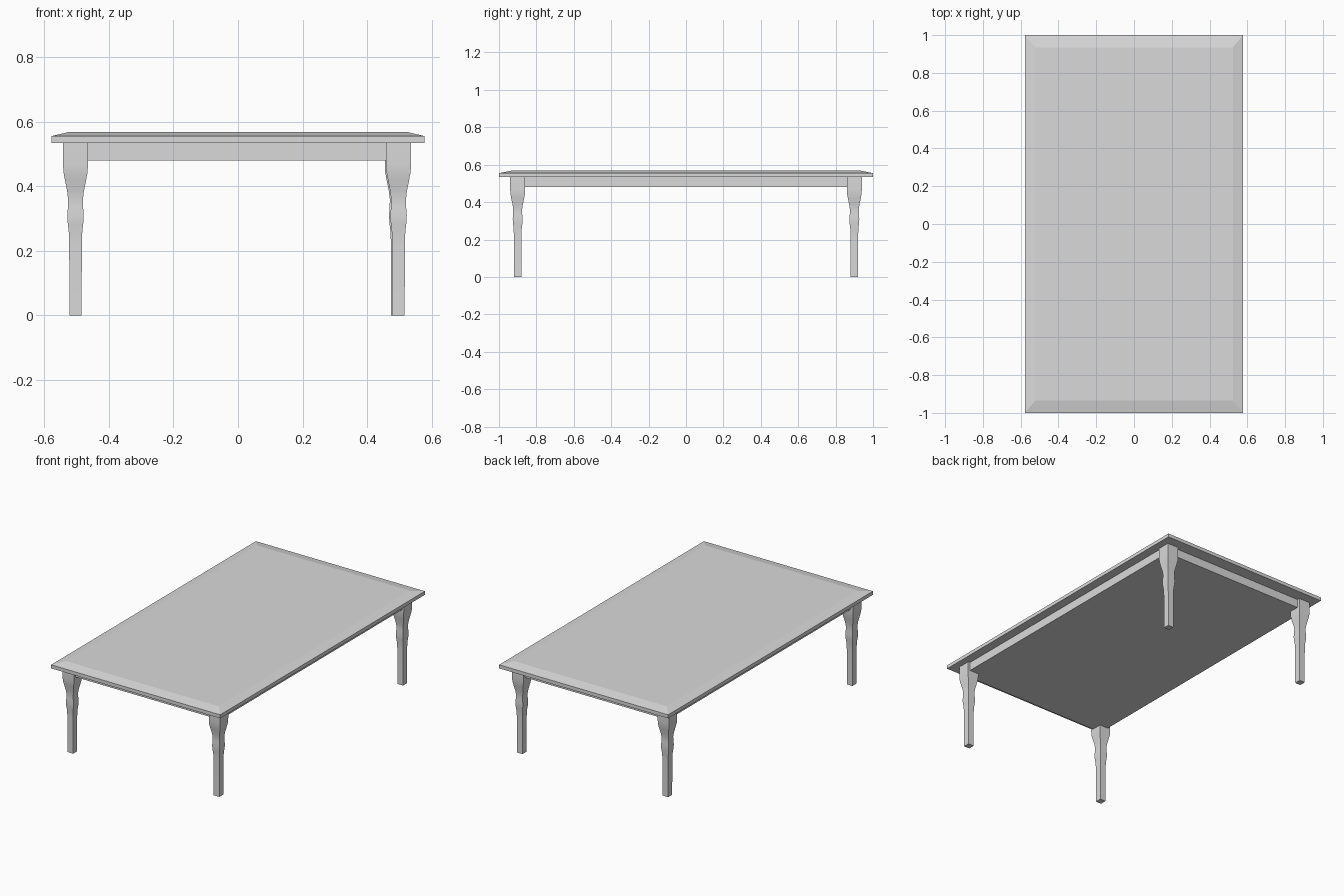
import bpy
import bmesh

cube = bpy.data.objects.get("Cube")
if cube:
    bpy.data.objects.remove(cube, do_unlink=True)

# One plain grey for the whole table
GREY = (0.7, 0.7, 0.7, 1.0)
grey = bpy.data.materials.new("light_grey")
grey.use_nodes = True
grey.diffuse_color = GREY
grey.node_tree.nodes["Principled BSDF"].inputs["Base Color"].default_value = GREY


def loft(name, sections, location=(0, 0, 0), smooth=False):
    """Stack rectangles (z, half width, half depth) into a closed solid."""
    bm = bmesh.new()
    rings = [[bm.verts.new((sx * hx, sy * hy, z))
              for sx, sy in ((-1, -1), (1, -1), (1, 1), (-1, 1))]
             for z, hx, hy in sections]
    for low, high in zip(rings, rings[1:]):
        for i in range(4):
            j = (i + 1) % 4
            bm.faces.new((low[i], low[j], high[j], high[i]))
    bm.faces.new(rings[0][::-1])
    bm.faces.new(rings[-1])
    mesh = bpy.data.meshes.new(name)
    bm.to_mesh(mesh)
    bm.free()
    mesh.materials.append(grey)
    obj = bpy.data.objects.new(name, mesh)
    obj.location = location
    bpy.context.collection.objects.link(obj)
    if smooth:
        bpy.ops.object.select_all(action='DESELECT')
        obj.select_set(True)
        bpy.context.view_layer.objects.active = obj
        bpy.ops.object.shade_smooth_by_angle()
    return obj


# Table top with a shallow sloped rim
loft("table_top", [(0.533, 0.578, 1.0), (0.555, 0.578, 1.0), (0.568, 0.523, 0.935)])

# Solid apron block under the top
loft("apron", [(0.48, 0.522, 0.923), (0.533, 0.522, 0.923)])

# Square legs with a shaped neck and a small swelling
leg_profile = [(0.0, 0.019), (0.22, 0.0195), (0.26, 0.021), (0.285, 0.024),
               (0.31, 0.0255), (0.335, 0.0235), (0.36, 0.023), (0.385, 0.026),
               (0.42, 0.033), (0.445, 0.0375), (0.47, 0.0385), (0.533, 0.0385)]
leg_sections = [(z, h, h * 1.04) for z, h in leg_profile]
legs = {"front_right_leg": (-0.503, -0.9), "front_left_leg": (0.497, -0.9),
        "back_right_leg": (-0.503, 0.9), "back_left_leg": (0.493, 0.9)}
for name, (x, y) in legs.items():
    loft(name, leg_sections, (x, y, 0), smooth=True)
